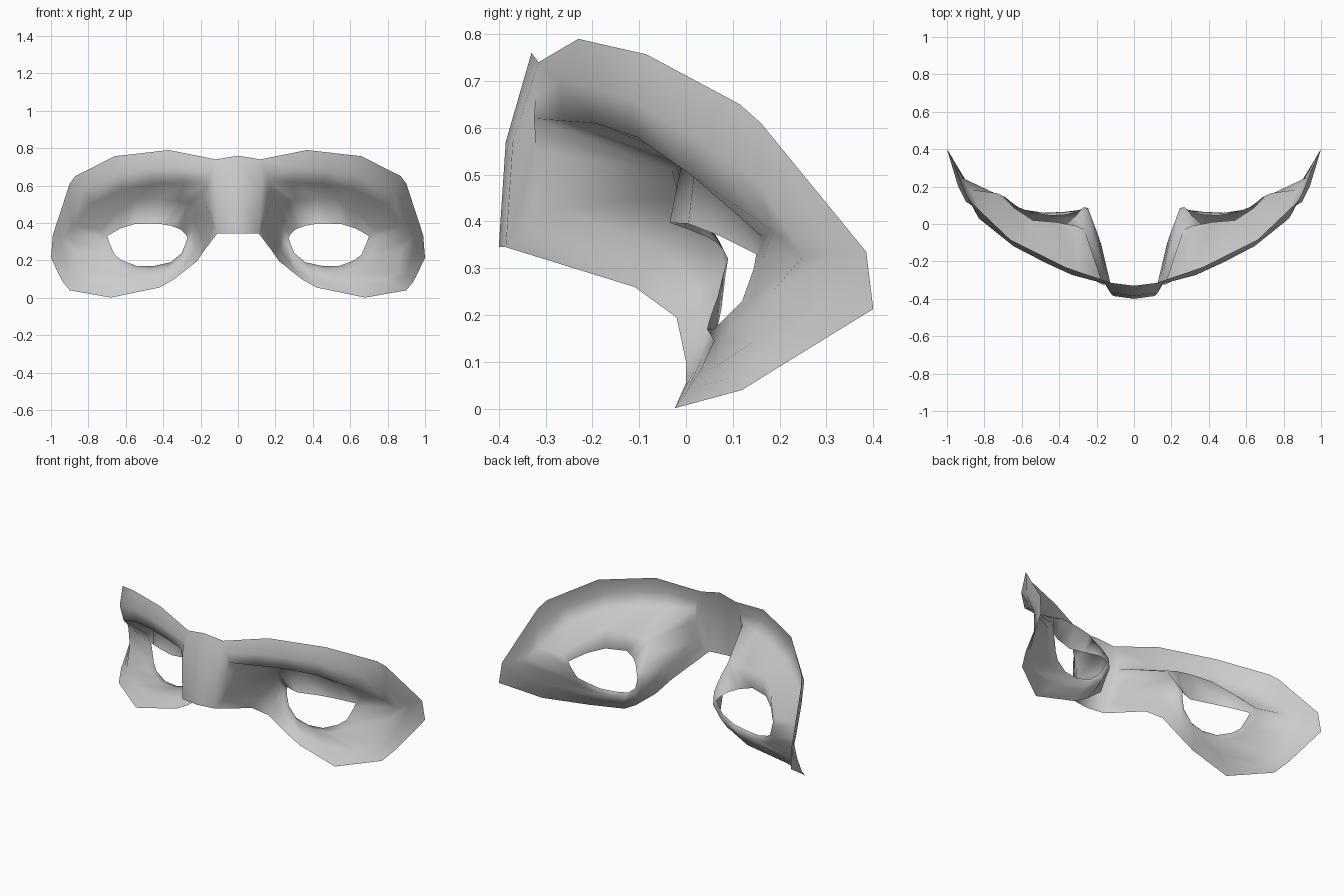
import bpy, bmesh
from mathutils import Vector

# Rings around one eye, each running from the inner brow over the top,
# down the temple, along the cheek and back up the nose.
outline = [(.12, -.315, .74), (.37, -.23, .79), (.5, -.165, .775), (.66, -.085, .757),
           (.87, .115, .65), (.90, .16, .61), (.99, .385, .335), (1, .40, .213),
           (.94, .20, .09), (.90, .12, .04), (.68, -.024, .001), (.42, 0, .055),
           (.34, 0, .10), (.22, -.02, .195), (.175, -.11, .26), (.11, -.385, .345),
           (.125, -.37, .57)]
brow_and_cheek = [(.165, -.325, .62), (.29, -.265, .615), (.45, -.195, .61), (.62, -.105, .58),
                  (.79, .01, .50), (.88, .185, .38), (.925, .25, .325), (.87, .185, .25),
                  (.86, .14, .14), (.77, .065, .09), (.58, .03, .08), (.40, .035, .11),
                  (.31, .04, .15), (.23, .03, .25), (.195, -.05, .34), (.155, -.27, .43),
                  (.185, -.27, .54)]
eyelid = [(.265, -.03, .51), (.31, -.01, .52), (.42, .01, .525), (.54, .02, .525),
          (.64, .085, .455), (.735, .165, .365), (.745, .165, .32), (.71, .14, .23),
          (.66, .10, .18), (.58, .075, .145), (.48, .06, .145), (.37, .065, .16),
          (.29, .075, .21), (.245, .085, .29), (.24, .07, .36), (.245, .04, .41),
          (.255, .01, .46)]
eye_hole = [(.31, .045, .367), (.36, 0, .385), (.43, -.035, .397), (.55, .005, .395),
            (.63, .07, .37), (.70, .15, .33), (.69, .145, .30), (.66, .12, .23),
            (.62, .09, .20), (.54, .06, .17), (.45, .045, .17), (.36, .05, .19),
            (.30, .068, .24), (.28, .08, .29), (.27, .09, .32), (.28, .08, .34),
            (.295, .065, .355)]
# Centre line of the nose bridge, top to bottom
bridge = [(0, -.33, .76), (0, -.385, .57), (0, -.40, .345)]

# Forehead ring: between outline and brow, bulging forward above the eye
forehead = []
for i, (o, b) in enumerate(zip(outline, brow_and_cheek)):
    p = Vector(o).lerp(Vector(b), .6 if i < 6 else .5)
    if 0 < i < 6:
        p += Vector((.008, -.022, .012))
    forehead.append(p)

bm = bmesh.new()
rings = [[bm.verts.new(p) for p in ring]
         for ring in (outline, forehead, brow_and_cheek, eyelid, eye_hole)]
n = len(outline)

# Bands between neighbouring rings
for outer, inner in zip(rings, rings[1:]):
    for i in range(n):
        j = (i + 1) % n
        bm.faces.new((outer[i], outer[j], inner[j], inner[i]))

# Nose bridge
mid = [bm.verts.new(p) for p in bridge]
side = [rings[0][0], rings[0][16], rings[0][15]]
for k in range(2):
    bm.faces.new((mid[k], side[k], side[k + 1], mid[k + 1]))

# Mirror to the other half and weld the centre line
copy = bmesh.ops.duplicate(bm, geom=bm.verts[:] + bm.edges[:] + bm.faces[:])["geom"]
for v in copy:
    if isinstance(v, bmesh.types.BMVert):
        v.co.x = -v.co.x
bmesh.ops.remove_doubles(bm, verts=bm.verts[:], dist=0.0005)
bmesh.ops.recalc_face_normals(bm, faces=bm.faces[:])
bm.normal_update()
if sum(f.normal.y * f.calc_area() for f in bm.faces) > 0:
    bmesh.ops.reverse_faces(bm, faces=bm.faces[:])
for f in bm.faces:
    f.smooth = True

mesh = bpy.data.meshes.new("eye_mask")
bm.to_mesh(mesh)
bm.free()
mask = bpy.data.objects.new("eye_mask", mesh)
bpy.context.collection.objects.link(mask)

grey = bpy.data.materials.new("light_grey")
grey.diffuse_color = (.6, .6, .6, 1)
mesh.materials.append(grey)
